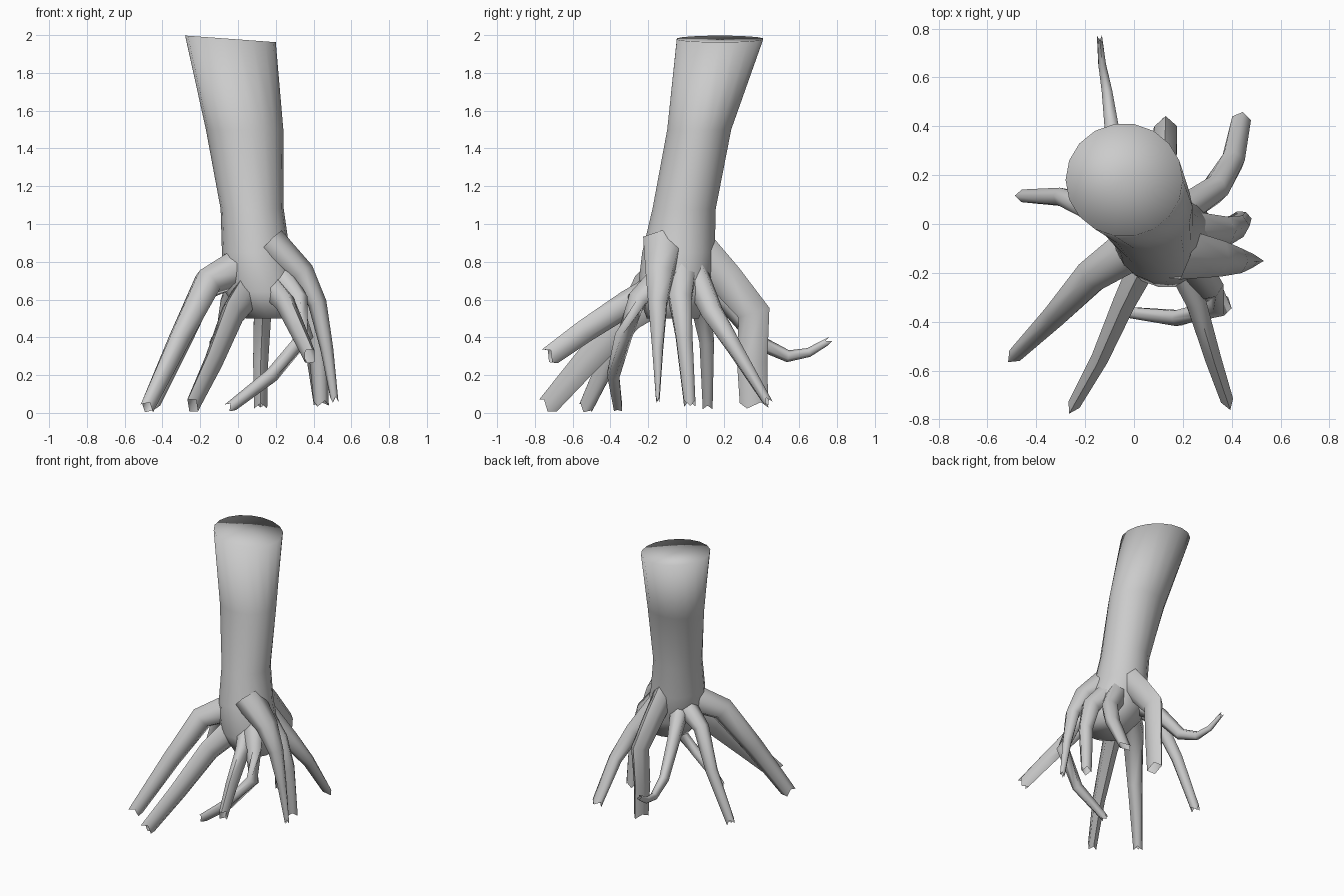
import bpy, bmesh, math
from mathutils import Vector

if "Cube" in bpy.data.objects:
    bpy.data.objects.remove(bpy.data.objects["Cube"])


def skin(name, rings, cap_start=None, cap_end=None, angle=None):
    """Bridge rings of points into a tube, optionally closing ends to a centre point."""
    bm = bmesh.new()
    loops = [[bm.verts.new(p) for p in ring] for ring in rings]
    n = len(loops[0])
    for a, b in zip(loops, loops[1:]):
        for i in range(n):
            j = (i + 1) % n
            bm.faces.new((a[i], a[j], b[j], b[i]))
    for loop, centre in ((loops[0], cap_start), (loops[-1], cap_end)):
        if centre:
            c = bm.verts.new(centre)
            for i in range(n):
                bm.faces.new((loop[i], loop[(i + 1) % n], c))
    bmesh.ops.recalc_face_normals(bm, faces=bm.faces)
    for f in bm.faces:
        f.smooth = True
    mesh = bpy.data.meshes.new(name)
    bm.to_mesh(mesh)
    bm.free()
    obj = bpy.data.objects.new(name, mesh)
    bpy.context.collection.objects.link(obj)
    if angle:
        bpy.context.view_layer.objects.active = obj
        obj.select_set(True)
        bpy.ops.object.shade_smooth_by_angle(angle=math.radians(angle))
        obj.select_set(False)
    return obj


def root(name, path, start, end, taper=0.8, sides=6):
    """Tapering root with a split tip; start/end are (half width, half depth)."""
    pts = [Vector(p) for p in path]
    last = len(pts) - 1
    side, rings = Vector((1, 0, 0)), []
    for k, p in enumerate(pts):
        t = (pts[min(k + 1, last)] - pts[max(k - 1, 0)]).normalized()
        flat = Vector((t.x, t.y, 0))
        if flat.length > 0.2:
            side = Vector((-t.y, t.x, 0)).normalized()
        up = t.cross(side).normalized()
        f = (k / last) ** taper
        w = start[0] + (end[0] - start[0]) * f
        d = start[1] + (end[1] - start[1]) * f
        ring = []
        for i in range(sides):
            a = math.tau * (i + 0.5) / sides
            v = p + side * (w * math.cos(a)) + up * (d * math.sin(a))
            if k == last:
                v += t * (0.015 if i % 2 else -0.015)
            v.z = max(v.z, 0.0)
            ring.append(v)
        rings.append(ring)
    return skin(name, rings, angle=80)


# Leaning trunk: centre x, centre y, z, radius x, radius y
sections = [(-0.04, 0.18, 1.98, 0.24, 0.232),
            (0.035, 0.07, 1.5, 0.205, 0.172),
            (0.075, -0.01, 1.08, 0.167, 0.17),
            (0.095, -0.04, 0.85, 0.18, 0.195),
            (0.135, -0.065, 0.64, 0.205, 0.195),
            (0.18, -0.07, 0.5, 0.14, 0.14)]
trunk_rings = []
for cx, cy, z, rx, ry in sections:
    tilt = 0.035 if z > 1.9 else 0
    trunk_rings.append([(cx + rx * math.cos(math.tau * i / 18),
                         cy + ry * math.sin(math.tau * i / 18),
                         z - tilt * 0.5 * math.cos(math.tau * i / 18))
                        for i in range(18)])
skin("trunk", trunk_rings, (-0.04, 0.18, 1.975), (0.18, -0.07, 0.5))

# Front roots
root("front_left_root", [(0.05, -0.06, 0.79), (-0.16, -0.2, 0.69),
                         (-0.31, -0.36, 0.39), (-0.48, -0.53, 0.03)],
     (0.11, 0.11), (0.035, 0.05))
root("front_root", [(0.07, -0.1, 0.66), (-0.03, -0.3, 0.52),
                    (-0.13, -0.53, 0.27), (-0.24, -0.73, 0.04)],
     (0.07, 0.11), (0.03, 0.06))
root("front_right_root", [(0.16, -0.12, 0.68), (0.25, -0.31, 0.58),
                          (0.32, -0.54, 0.43), (0.38, -0.72, 0.3)],
     (0.06, 0.08), (0.03, 0.055))
root("crossing_root", [(0.2, -0.1, 0.76), (0.31, -0.26, 0.6), (0.355, -0.33, 0.41),
                       (0.18, -0.385, 0.2), (-0.04, -0.36, 0.03)],
     (0.08, 0.07), (0.025, 0.03))

# Right side roots
root("right_buttress_root", [(0.17, -0.12, 0.9), (0.34, -0.14, 0.74), (0.42, -0.15, 0.58),
                             (0.47, -0.15, 0.34), (0.51, -0.15, 0.07)],
     (0.12, 0.09), (0.01, 0.02))
root("right_root", [(0.18, -0.02, 0.78), (0.36, -0.03, 0.6),
                    (0.42, -0.01, 0.4), (0.44, 0.02, 0.05)],
     (0.09, 0.09), (0.035, 0.04))
root("back_right_root", [(0.16, 0.03, 0.77), (0.33, 0.14, 0.53),
                         (0.405, 0.26, 0.34), (0.44, 0.43, 0.06)],
     (0.07, 0.09), (0.045, 0.025))

# Back and left roots
root("back_root", [(0.11, 0.02, 0.92), (0.12, 0.21, 0.71), (0.13, 0.36, 0.53),
                   (0.12, 0.35, 0.27), (0.12, 0.36, 0.04)],
     (0.07, 0.1), (0.04, 0.075))
root("curling_back_root", [(0.04, 0.0, 0.76), (-0.05, 0.22, 0.58), (-0.09, 0.39, 0.37),
                           (-0.11, 0.54, 0.3), (-0.13, 0.65, 0.32), (-0.14, 0.755, 0.38)],
     (0.07, 0.08), (0.012, 0.018), taper=0.5)
root("left_root", [(0.04, -0.01, 0.77), (-0.17, 0.06, 0.65),
                   (-0.29, 0.11, 0.38), (-0.45, 0.115, 0.04)],
     (0.08, 0.08), (0.03, 0.035), taper=0.6)
